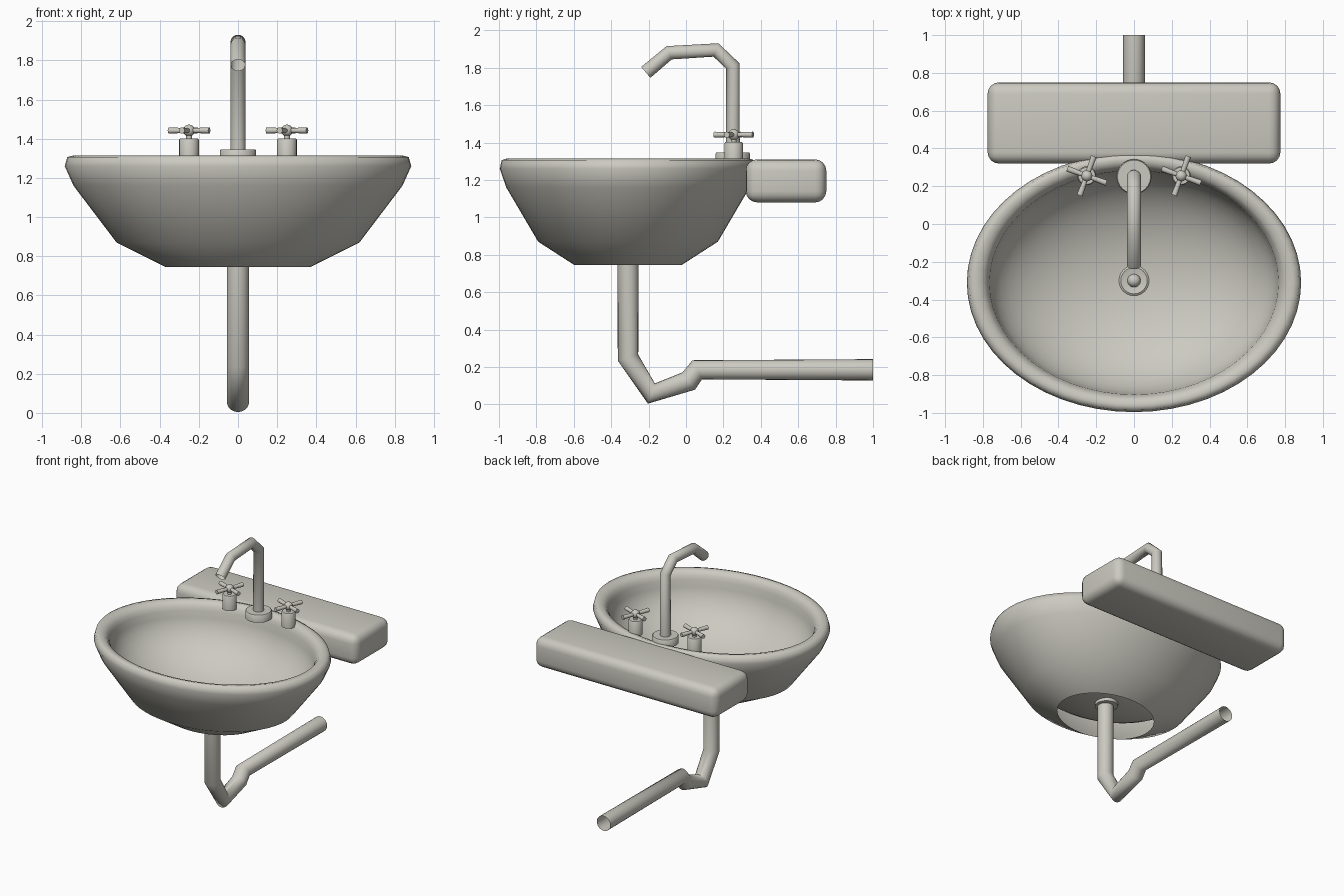
import bpy, bmesh, math
from mathutils import Vector, Matrix

cube = bpy.data.objects.get("Cube")
if cube:
    bpy.data.objects.remove(cube, do_unlink=True)

ceramic = bpy.data.materials.new("warm grey ceramic")
ceramic.use_nodes = True
colour = (0.60, 0.59, 0.53, 1)
ceramic.diffuse_color = colour
ceramic.node_tree.nodes["Principled BSDF"].inputs["Base Color"].default_value = colour


def finish(name, bm, angle=40, fix_normals=True):
    """Turn a bmesh into a smooth shaded object."""
    if fix_normals:
        bmesh.ops.recalc_face_normals(bm, faces=bm.faces)
    mesh = bpy.data.meshes.new(name)
    bm.to_mesh(mesh)
    bm.free()
    mesh.materials.append(ceramic)
    obj = bpy.data.objects.new(name, mesh)
    bpy.context.collection.objects.link(obj)
    bpy.ops.object.select_all(action='DESELECT')
    obj.select_set(True)
    bpy.context.view_layer.objects.active = obj
    bpy.ops.object.shade_smooth_by_angle(angle=math.radians(angle))
    return obj


def loft(bm, rings):
    """Join equal rings of points with quads."""
    rows = [[bm.verts.new(p) for p in ring] for ring in rings]
    n = len(rows[0])
    for low, high in zip(rows, rows[1:]):
        for i in range(n):
            j = (i + 1) % n
            bm.faces.new((low[i], low[j], high[j], high[i]))


def lathe(name, profile, centre=(0, 0), y_scale=1, sides=24, angle=40):
    """Spin (radius, height) points; zero radius closes to a pole."""
    bm = bmesh.new()
    turns = [2 * math.pi * i / sides for i in range(sides)]
    loft(bm, [[(centre[0] + r * math.cos(a), centre[1] + r * y_scale * math.sin(a), z)
               for a in turns] for r, z in profile])
    bmesh.ops.remove_doubles(bm, verts=bm.verts, dist=1e-5)
    return finish(name, bm, angle)


def pipe(name, path, radius, sides=20):
    """Open pipe through (y, z) points, with round rings at the bends."""
    points = [Vector((0, y, z)) for y, z in path]
    side = Vector((1, 0, 0))
    rings = []
    for i, p in enumerate(points):
        before = (p - points[i - 1]).normalized() if i else Vector()
        after = (points[i + 1] - p).normalized() if i + 1 < len(points) else Vector()
        up = (before + after).normalized().cross(side)
        rings.append([p + radius * (math.cos(a) * side + math.sin(a) * up)
                      for a in (2 * math.pi * k / sides for k in range(sides))])
    bm = bmesh.new()
    loft(bm, rings)
    return finish(name, bm, 80)


# Oval bowl: open foot, outer wall, rounded rim, inner basin
outer = [(0.37, 0.745), (0.62, 0.87), (0.84, 1.16), (0.885, 1.26)]
rim = [(0.872, 1.306), (0.84, 1.314), (0.80, 1.304), (0.78, 1.28)]
steps = 12
basin = [(0.765 * math.cos(t), 1.25 - 0.41 * math.sin(t))
         for t in (math.pi / 2 * i / steps for i in range(steps))] + [(0, 0.84)]
lathe("bowl", outer + rim + basin, (0, -0.31), 0.775, 56, 85)

# Rounded back shelf
bm = bmesh.new()
bmesh.ops.create_cube(bm, size=1, matrix=Matrix.Translation((0, 0.535, 1.195))
                      @ Matrix.Diagonal((1.55, 0.43, 0.23, 1)))
bmesh.ops.bevel(bm, geom=bm.edges[:], offset=0.06, segments=4, profile=0.5,
                affect='EDGES')
finish("back_shelf", bm)

# Drain fitting, plug and waste pipe
lathe("drain_flange", [(0, 0.82), (0.08, 0.82), (0.08, 0.85), (0.07, 0.857),
                       (0.04, 0.85), (0, 0.85)], (0, -0.30))
lathe("drain_plug", [(0.035 * math.cos(t), 0.85 + 0.035 * math.sin(t))
                     for t in (math.pi / 12 * i for i in range(7))], (0, -0.30))
pipe("waste_pipe", [(-0.31, 0.83), (-0.31, 0.25), (-0.185, 0.058), (0.015, 0.125),
                    (0.06, 0.185), (1.0, 0.185)], 0.057)

# Spout and its base
lathe("spout_base", [(0, 1.29), (0.093, 1.29), (0.093, 1.34), (0.088, 1.346),
                     (0, 1.346)], (0, 0.25))
pipe("spout", [(0.25, 1.32), (0.25, 1.81), (0.16, 1.895), (-0.09, 1.88),
               (-0.215, 1.775)], 0.038)

# Two taps with four-armed handles
for label, x in (("left", 0.25), ("right", -0.25)):
    lathe(label + "_tap_body", [(0, 1.29), (0.05, 1.29), (0.05, 1.395),
                                (0.045, 1.402), (0, 1.402)], (x, 0.255))
    lathe(label + "_tap_stem", [(0.015, 1.39), (0.015, 1.43)], (x, 0.255), sides=12)
    bm = bmesh.new()
    hub = Vector((x, 0.255, 1.442))
    bmesh.ops.create_uvsphere(bm, u_segments=16, v_segments=10, radius=0.03,
                              matrix=Matrix.Translation(hub))
    for k in range(4):
        turn = Matrix.Rotation(math.radians(-20 + 90 * k), 4, 'Z')
        lay = Matrix.Translation((0.06, 0, 0)) @ Matrix.Rotation(math.pi / 2, 4, 'Y')
        bmesh.ops.create_cone(bm, cap_ends=True, segments=12, radius1=0.012,
                              radius2=0.016, depth=0.1,
                              matrix=Matrix.Translation(hub) @ turn @ lay)
    finish(label + "_tap_handle", bm)
